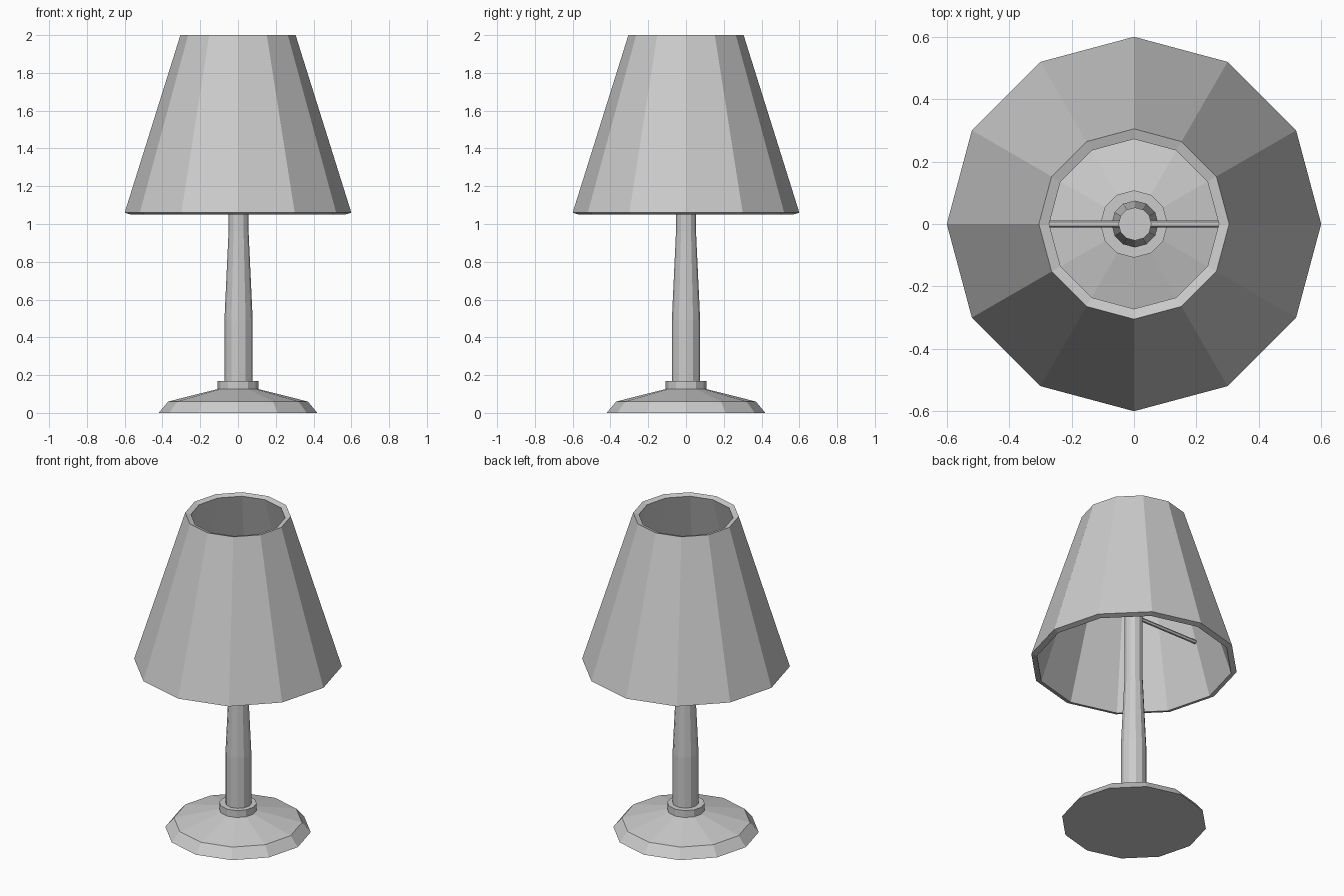
import bpy, bmesh
from math import cos, sin, tau, pi
from mathutils import Matrix

if "Cube" in bpy.data.objects:
    bpy.data.objects.remove(bpy.data.objects["Cube"])

SIDES = 12


def lathe(name, profile, centre=(0, 0), closed=False):
    """Revolve (radius, z) points; open profiles get flat caps, closed ones form a hollow ring."""
    bm = bmesh.new()
    rings = [[bm.verts.new((centre[0] + r * cos(tau * i / SIDES),
                            centre[1] + r * sin(tau * i / SIDES), z))
              for i in range(SIDES)] for r, z in profile]
    pairs = list(zip(rings, rings[1:]))
    if closed:
        pairs.append((rings[-1], rings[0]))
    else:
        bm.faces.new(rings[0][::-1])
        bm.faces.new(rings[-1])
    for a, b in pairs:
        for i in range(SIDES):
            j = (i + 1) % SIDES
            bm.faces.new((a[i], a[j], b[j], b[i]))
    return finish(name, bm)


def finish(name, bm):
    bmesh.ops.recalc_face_normals(bm, faces=bm.faces)
    mesh = bpy.data.meshes.new(name)
    bm.to_mesh(mesh)
    bm.free()
    obj = bpy.data.objects.new(name, mesh)
    bpy.context.collection.objects.link(obj)
    return obj


# Sloped foot with its bevelled edge
lathe("base", [(0.42, 0), (0.37, 0.06), (0.105, 0.127)])

# Collar where the stem meets the foot
lathe("collar", [(0.108, 0.12), (0.108, 0.17)])

# Tapered stem
lathe("stem", [(0.075, 0.125), (0.075, 0.49), (0.053, 0.96), (0.053, 1.40)], (0.003, 0))

# Hollow lampshade with wall thickness square to its slope
lathe("lampshade", [(0.6, 1.06), (0.305, 2.0), (0.272, 1.99), (0.567, 1.05)], closed=True)

# Thin crossbar that carries the shade
bm = bmesh.new()
bmesh.ops.create_cone(bm, cap_ends=True, segments=6, radius1=0.012, radius2=0.012, depth=0.92,
                      matrix=Matrix.Translation((0, 0, 1.37)) @ Matrix.Rotation(pi / 2, 4, 'Y'))
finish("shade_crossbar", bm)
